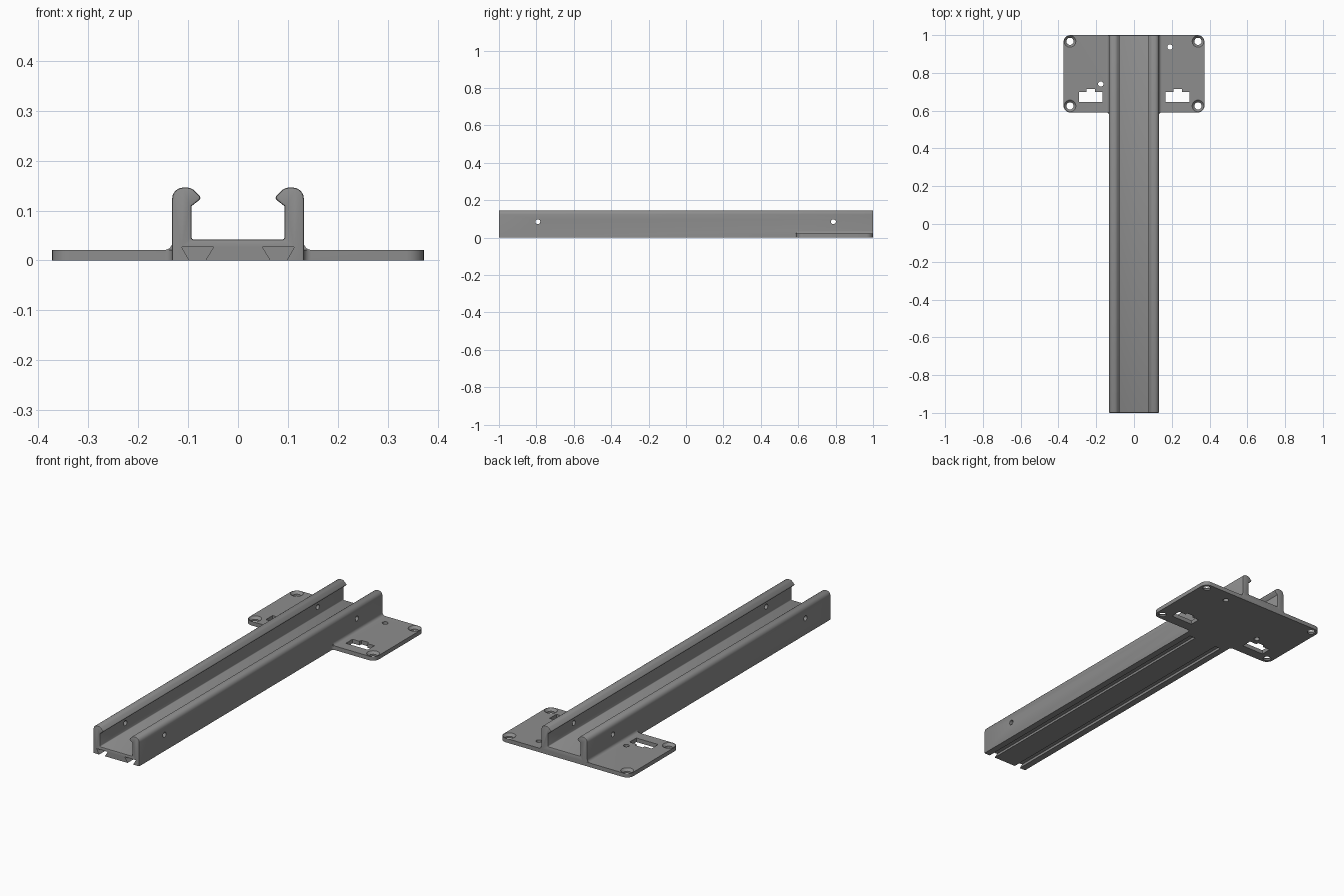
import bpy, bmesh, math

if "Cube" in bpy.data.objects:
    bpy.data.objects.remove(bpy.data.objects["Cube"])

grey = bpy.data.materials.new("plain grey")
grey.diffuse_color = (0.27, 0.27, 0.27, 1)
grey.use_nodes = True
grey.node_tree.nodes["Principled BSDF"].inputs["Base Color"].default_value = grey.diffuse_color


def arc(cx, cy, r, a0, a1, n=6):
    """Points on an arc, angles in degrees."""
    return [(cx + r * math.cos(math.radians(a0 + (a1 - a0) * i / n)),
             cy + r * math.sin(math.radians(a0 + (a1 - a0) * i / n))) for i in range(n + 1)]


def prism(name, pts, axis, lo, hi, top_scale=None):
    """Extrude a 2D outline along an axis ('x': y,z  'y': x,z  'z': x,y)."""
    place = {'x': lambda a, b, t: (t, a, b),
             'y': lambda a, b, t: (a, t, b),
             'z': lambda a, b, t: (a, b, t)}[axis]
    bm = bmesh.new()
    rings = [[bm.verts.new(place(a, b, t)) for a, b in pts] for t in (lo, hi)]
    n = len(pts)
    bm.faces.new(rings[0])
    bm.faces.new(rings[1])
    for i in range(n):
        j = (i + 1) % n
        bm.faces.new((rings[0][i], rings[0][j], rings[1][j], rings[1][i]))
    return finish(name, bm)


def finish(name, bm):
    bmesh.ops.recalc_face_normals(bm, faces=bm.faces)
    me = bpy.data.meshes.new(name)
    bm.to_mesh(me)
    bm.free()
    me.materials.append(grey)
    ob = bpy.data.objects.new(name, me)
    bpy.context.collection.objects.link(ob)
    return ob


def cone(name, x, y, z0, z1, r0, r1):
    bm = bmesh.new()
    bmesh.ops.create_cone(bm, cap_ends=True, segments=32, radius1=r0, radius2=r1, depth=z1 - z0)
    bmesh.ops.translate(bm, verts=bm.verts, vec=(x, y, (z0 + z1) / 2))
    return finish(name, bm)


def combine(target, other, op):
    """Boolean the other part into the target, then remove it."""
    other.hide_render = True
    mod = target.modifiers.new("cut", 'BOOLEAN')
    mod.operation, mod.solver, mod.object = op, 'EXACT', other
    bpy.context.view_layer.objects.active = target
    bpy.ops.object.modifier_apply(modifier=mod.name)
    bpy.data.objects.remove(other)


# Channel rail: half profile with a rounded inward hook, mirrored
half = [(0.132, 0.0)] + arc(0.110, 0.124, 0.022, 0, 90) + arc(0.102, 0.126, 0.020, 90, 135, 4)
half += arc(0.0815, 0.1255, 0.006, 135, 225, 4) + [(0.093, 0.109)]
half += arc(0.089, 0.046, 0.004, 0, -90, 3)
profile = half + [(-x, z) for x, z in reversed(half)]
rail = prism("mounting_rail", profile, 'y', -1.0, 1.0)

# Soft edges around both rail ends, leaving the base sharp
bm = bmesh.new()
bm.from_mesh(rail.data)
ends = [e for e in bm.edges
        if all(abs(abs(v.co.y) - 1) < 1e-5 for v in e.verts)
        and abs(e.verts[0].co.y - e.verts[1].co.y) < 1e-5
        and max(v.co.z for v in e.verts) > 0.001]
bmesh.ops.bevel(bm, geom=ends, offset=0.004, segments=2, profile=0.5, affect='EDGES')
bm.to_mesh(rail.data)
bm.free()

# Mounting plate with rounded corners and fillets into the rail
W, F, R = 0.373, 0.59, 0.036
right = [(0.131, F - 0.014)] + arc(0.146, F - 0.014, 0.014, 180, 90)
right += arc(W - R, F + R, R, -90, 0) + arc(W - R, 1 - R, R, 0, 90)
plate = prism("mounting_plate", right + [(-x, y) for x, y in reversed(right)], 'z', 0.0, 0.021)
combine(rail, plate, 'UNION')

# Fillets where the plate meets the rail walls
for s in (-1, 1):
    pts = [(0.125, 0.015), (0.125, 0.036)] + arc(0.147, 0.036, 0.015, 180, 270) + [(0.147, 0.015)]
    fillet = prism("plate_fillet", [(s * x, z) for x, z in pts], 'y', F, 0.9985)
    combine(rail, fillet, 'UNION')

# Dovetail slots along the underside
for s in (-1, 1):
    pts = [(0.0665, -0.002), (0.049, 0.027), (0.113, 0.027), (0.0965, -0.002)]
    combine(rail, prism("slot_cutter", [(s * x, z) for x, z in pts], 'y', -1.1, 0.55), 'DIFFERENCE')

# Cross holes through both walls
for y in (-0.792, 0.788):
    hole = prism("wall_hole_cutter", arc(y, 0.085, 0.013, 0, 345, 23), 'x', -0.3, 0.3)
    combine(rail, hole, 'DIFFERENCE')

# Countersunk corner screw holes
for x in (-0.339, 0.339):
    for y in (0.625, 0.967):
        combine(rail, cone("screw_cutter", x, y, -0.01, 0.03, 0.019, 0.019), 'DIFFERENCE')
        combine(rail, cone("sink_cutter", x, y, 0.008, 0.0225, 0.0185, 0.0325), 'DIFFERENCE')

# Small locating holes
for x, y in ((0.19, 0.937), (-0.176, 0.741)):
    combine(rail, cone("pin_cutter", x, y, -0.01, 0.03, 0.014, 0.014), 'DIFFERENCE')

# Stepped connector windows
for cx in (-0.229, 0.231):
    pts = [(-0.063, 0.645), (0.063, 0.645), (0.063, 0.700), (0.022, 0.700),
           (0.022, 0.714), (-0.022, 0.714), (-0.022, 0.700), (-0.063, 0.700)]
    window = prism("window_cutter", [(cx + x, y) for x, y in pts], 'z', -0.01, 0.03)
    combine(rail, window, 'DIFFERENCE')

# Smooth the rounded surfaces only
bpy.ops.object.select_all(action='DESELECT')
rail.select_set(True)
bpy.context.view_layer.objects.active = rail
bpy.ops.object.shade_smooth_by_angle(angle=math.radians(30))
